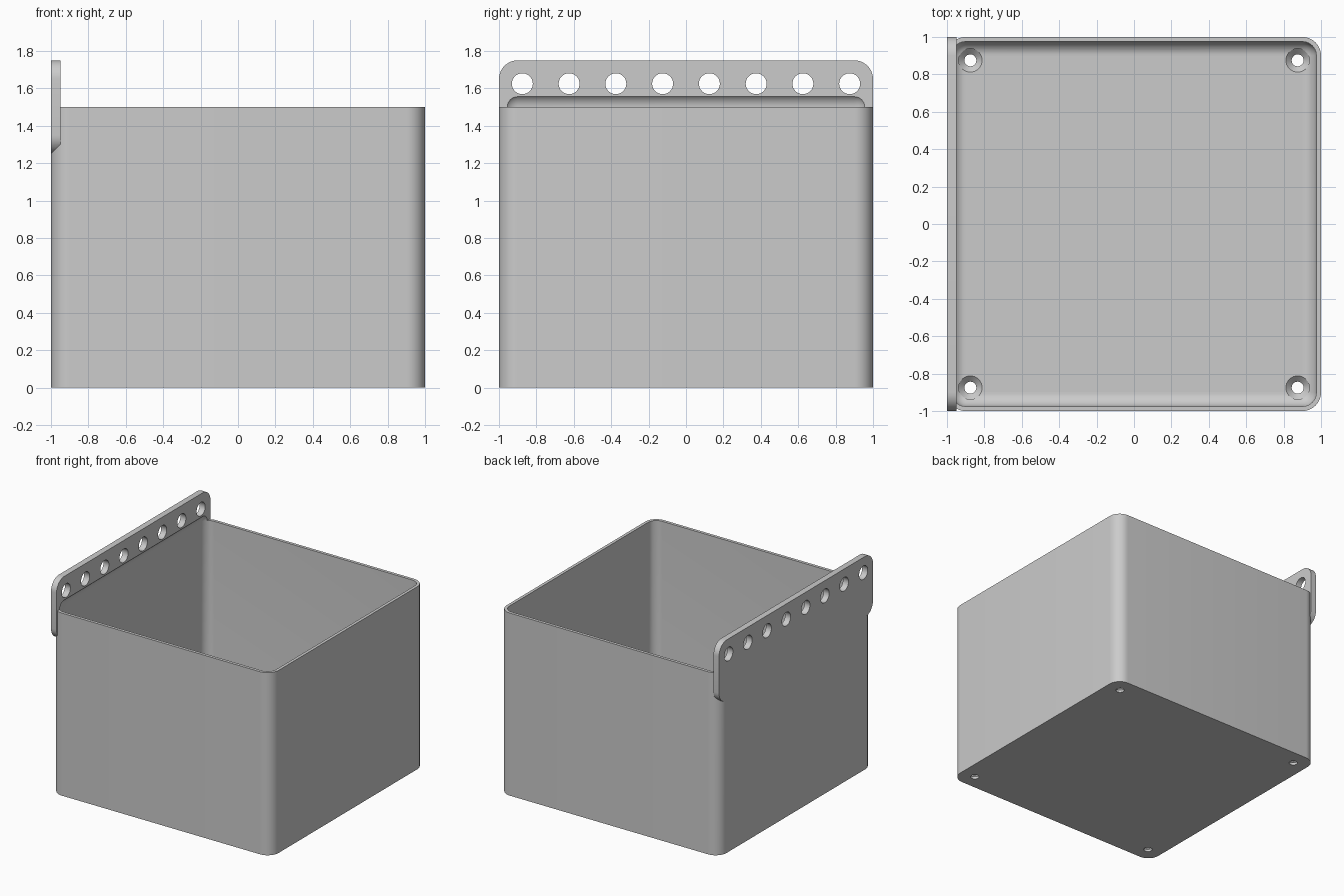
import bpy
import bmesh
from mathutils import Matrix, Vector

old = bpy.data.objects.get("Cube")
if old:
    bpy.data.objects.remove(old, do_unlink=True)

SEG = 10        # segments per rounded corner
WALL = 0.025
FLOOR = 0.05
R_OUT = 0.1
R_IN = R_OUT - WALL

grey = bpy.data.materials.new("light_grey_plastic")
grey.use_nodes = True
COLOUR = (0.6, 0.6, 0.6, 1)
grey.diffuse_color = COLOUR
grey.node_tree.nodes["Principled BSDF"].inputs["Base Color"].default_value = COLOUR


def finish(bm, name):
    bmesh.ops.recalc_face_normals(bm, faces=bm.faces)
    mesh = bpy.data.meshes.new(name)
    bm.to_mesh(mesh)
    bm.free()
    mesh.materials.append(grey)
    obj = bpy.data.objects.new(name, mesh)
    bpy.context.collection.objects.link(obj)
    return obj


def rounded_box(name, low, high, radius, axis=None):
    """Box with the edges along one axis rounded, or all edges if no axis."""
    low, high = Vector(low), Vector(high)
    bm = bmesh.new()
    size = Matrix.Diagonal((high - low).to_4d())
    bmesh.ops.create_cube(bm, size=1, matrix=Matrix.Translation((low + high) / 2) @ size)
    edges = [e for e in bm.edges if axis is None
             or abs(e.verts[0].co[axis] - e.verts[1].co[axis]) > 0.001]
    bmesh.ops.bevel(bm, geom=edges, offset=radius, offset_type="OFFSET",
                    segments=SEG, profile=0.5, affect="EDGES", clamp_overlap=True)
    return finish(bm, name)


def revolved(name, profile, place):
    """Closed solid of revolution from (radius, height) points."""
    bm = bmesh.new()
    rings = []
    for r, h in profile:
        ring = bmesh.ops.create_circle(bm, segments=32, radius=r,
                                       matrix=Matrix.Translation((0, 0, h)))["verts"]
        rings.append(ring)
    for a, b in zip(rings, rings[1:]):
        for i in range(len(a)):
            j = (i + 1) % len(a)
            bm.faces.new((a[i], a[j], b[j], b[i]))
    bm.faces.new(rings[0])
    bm.faces.new(rings[-1])
    bm.transform(place)
    return finish(bm, name)


def combine(target, tool, operation):
    mod = target.modifiers.new(operation.title(), "BOOLEAN")
    mod.operation = operation
    mod.solver = "EXACT"
    mod.object = tool
    bpy.context.view_layer.objects.active = target
    bpy.ops.object.modifier_apply(modifier=mod.name)
    bpy.data.objects.remove(tool, do_unlink=True)


# Outer shell, with the hanging plate fused to the left-hand side
storage_bin = rounded_box("storage_bin", (-1, -1, 0), (1, 1, 1.5), R_OUT, axis=2)
plate = rounded_box("hanging_plate", (-1, -1, 1.25), (-0.95, 1, 1.75), R_OUT, axis=0)
combine(storage_bin, plate, "UNION")

# Filleted cavity that also hollows the foot of the plate
inner = 1 - WALL
cavity = rounded_box("cavity_cutter", (-inner, -inner, FLOOR),
                     (inner, inner, 1.5 + R_IN), R_IN)
combine(storage_bin, cavity, "DIFFERENCE")

# Row of hanging holes through the plate
for i in range(8):
    place = Matrix.Translation((-1, -0.875 + 0.25 * i, 1.625)) @ Matrix.Rotation(1.570796, 4, "Y")
    hole = revolved("hanging_hole_cutter", [(0.056, -0.1), (0.056, 0.1)], place)
    combine(storage_bin, hole, "DIFFERENCE")

# Countersunk screw holes in the floor
countersink = [(0.032, -0.1), (0.032, FLOOR - 0.03), (0.063, FLOOR), (0.063, FLOOR + 0.1)]
for x in (-0.875, 0.875):
    for y in (-0.875, 0.875):
        hole = revolved("screw_hole_cutter", countersink, Matrix.Translation((x, y, 0)))
        combine(storage_bin, hole, "DIFFERENCE")

# Smooth the rounded corners, keep the rims crisp
bpy.ops.object.select_all(action="DESELECT")
storage_bin.select_set(True)
bpy.context.view_layer.objects.active = storage_bin
bpy.ops.object.shade_smooth_by_angle(angle=0.5)
